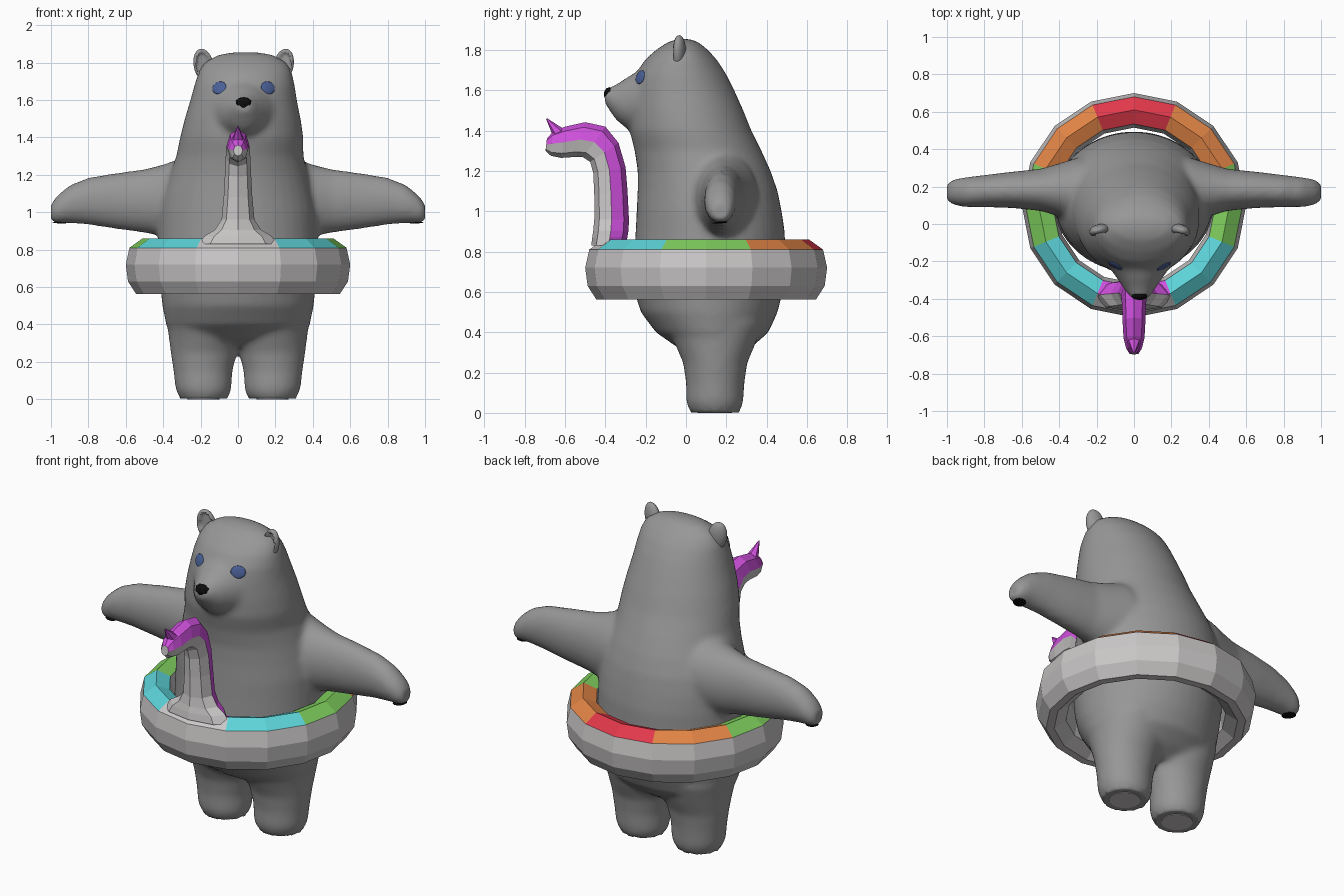
import bpy, bmesh, math
from mathutils import Vector, Matrix

if "Cube" in bpy.data.objects:
    bpy.data.objects.remove(bpy.data.objects["Cube"])


def mat(name, *rgb):
    m = bpy.data.materials.new(name)
    m.diffuse_color = (*rgb, 1)
    m.use_nodes = True
    m.node_tree.nodes["Principled BSDF"].inputs["Base Color"].default_value = m.diffuse_color
    return m


FUR = mat("fur grey", .31, .31, .31)
PALE = mat("pale grey", .59, .57, .57)
BLACK = mat("black", .004, .004, .004)
BLUE = mat("eye blue", .07, .12, .32)
MAGENTA = mat("magenta", .62, .08, .72)
CYAN = mat("cyan", .11, .66, .70)
GREEN = mat("green", .21, .62, .11)
ORANGE = mat("orange", .75, .23, .06)
RED = mat("red", .75, .04, .07)


def make(name, bm, mats, smooth=True):
    bmesh.ops.recalc_face_normals(bm, faces=bm.faces)
    me = bpy.data.meshes.new(name)
    bm.to_mesh(me)
    bm.free()
    for m in mats:
        me.materials.append(m)
    for p in me.polygons:
        p.use_smooth = smooth
    ob = bpy.data.objects.new(name, me)
    bpy.context.collection.objects.link(ob)
    return ob


def loft(bm, sections, n=32, upper=0):
    """Skin elliptical sections (centre, half axis u, half axis v), capped."""
    rings = []
    for c, u, v in sections:
        c, u, v = Vector(c), Vector(u), Vector(v)
        rings.append([bm.verts.new(c + u * math.cos(a) + v * math.sin(a))
                      for a in (2 * math.pi * i / n for i in range(n))])
    for r0, r1 in zip(rings, rings[1:]):
        for i in range(n):
            j = (i + 1) % n
            f = bm.faces.new((r0[i], r0[j], r1[j], r1[i]))
            f.material_index = upper if i < n // 2 else 0
    bm.faces.new(rings[0])
    bm.faces.new(rings[-1])


# ---- bear body: torso, snout, legs and arms blended into one skin ----
bm = bmesh.new()
# z, centre x, half width, front y, back y
torso = [(.28, 0, .20, .05, .25), (.33, 0, .35, -.05, .33), (.40, 0, .385, -.15, .41),
         (.50, 0, .405, -.225, .455), (.60, 0, .415, -.255, .48), (.75, 0, .43, -.26, .495),
         (.90, 0, .425, -.25, .49), (1.0, 0, .42, -.245, .475), (1.1, 0, .40, -.24, .455),
         (1.2, .005, .37, -.24, .42), (1.3, .01, .34, -.255, .375), (1.4, .02, .33, -.28, .325),
         (1.5, .025, .31, -.28, .285), (1.6, .03, .285, -.27, .24), (1.68, .035, .268, -.25, .20),
         (1.75, .038, .25, -.205, .155), (1.80, .04, .22, -.15, .11), (1.84, .04, .15, -.09, .06),
         (1.855, .04, .07, -.04, .02)]
loft(bm, [((x, (f + b) / 2, z), (w, 0, 0), (0, (b - f) / 2, 0)) for z, x, w, f, b in torso], 40)
# y, half width, low z, high z
snout = [(-.05, .22, 1.36, 1.76), (-.2, .185, 1.37, 1.73), (-.25, .15, 1.39, 1.69),
         (-.3, .115, 1.415, 1.66), (-.345, .085, 1.45, 1.63), (-.38, .06, 1.50, 1.615),
         (-.402, .04, 1.535, 1.60)]
loft(bm, [((.03, y, (a + b) / 2), (w, 0, 0), (0, 0, (b - a) / 2)) for y, w, a, b in snout])
# z, inner x, outer x, front y, back y
leg = [(-.006, .075, .295, .035, .25), (.02, .045, .32, .012, .275), (.06, .035, .335, 0, .285),
       (.15, .03, .345, 0, .29), (.25, .005, .36, -.015, .305), (.33, -.02, .37, -.05, .34),
       (.45, 0, .385, -.1, .38)]
# x, low z, high z, front y, back y
arm = [(.15, .86, 1.30, -.02, .36), (.30, .86, 1.29, -.01, .355), (.40, .87, 1.255, .04, .325),
       (.50, .89, 1.23, .07, .295), (.65, .91, 1.21, .085, .28), (.80, .933, 1.185, .09, .262),
       (.90, .942, 1.145, .09, .25), (.96, .942, 1.095, .10, .24), (.99, .945, 1.06, .115, .225),
       (1.008, .965, 1.02, .14, .20)]
for s in (-1, 1):
    loft(bm, [((s * (a + b) / 2, (f + k) / 2, z), ((b - a) / 2, 0, 0), (0, (k - f) / 2, 0))
              for z, a, b, f, k in leg])
    loft(bm, [((s * x, (f + k) / 2, (a + b) / 2), (0, (k - f) / 2, 0), (0, 0, (b - a) / 2))
              for x, a, b, f, k in arm])
body = make("bear_body", bm, [FUR])
bpy.context.view_layer.objects.active = body
body.select_set(True)
mod = body.modifiers.new("blend", 'REMESH')
mod.mode, mod.voxel_size, mod.use_smooth_shade = 'VOXEL', .016, True
mod = body.modifiers.new("soften", 'SMOOTH')
mod.factor, mod.iterations = .5, 9
for name in ("blend", "soften"):
    bpy.ops.object.modifier_apply(modifier=name)
for v in body.data.vertices:
    if v.co.z < .012:
        v.co.z = .003
    v.co.x = max(-1, min(1, v.co.x))
for p in body.data.polygons:
    p.use_smooth = True
    p.material_index = 0
bpy.context.view_layer.update()


# ---- thin plates laid on the skin ----
def plate(name, origin, direction, rx, ry, material, sides=20, thick=.004):
    hit, loc, nor, _ = body.ray_cast(Vector(origin), Vector(direction))
    if not hit:
        loc, nor = Vector(origin), -Vector(direction)
    bm = bmesh.new()
    bmesh.ops.create_uvsphere(bm, u_segments=sides, v_segments=8, radius=1)
    rot = nor.to_track_quat('Z', 'Y').to_matrix().to_4x4()
    bm.transform(Matrix.Translation(loc) @ rot @ Matrix.Diagonal((rx, ry, thick, 1)))
    return make(name, bm, [material])


for side, x in (("left", -.10), ("right", .16)):
    plate("eye_" + side, (x, -1, 1.665), (0, 1, 0), .042, .036, BLUE, thick=.007)
for side, s in (("left", -1), ("right", 1)):
    plate("hand_pad_" + side, (s * .955, .17, .5), (0, 0, 1), .035, .04, BLACK)
    # flat sole under each foot
    bm = bmesh.new()
    bmesh.ops.create_cone(bm, cap_ends=True, segments=24, radius1=.085, radius2=.085, depth=.005,
                          matrix=Matrix.Translation((s * .185, .143, .0025)))
    make("foot_sole_" + side, bm, [PALE], False)


# ---- nose and mouth ----
def blob(name, loc, size, material, segs=16, rings=8, smooth=True):
    bm = bmesh.new()
    bmesh.ops.create_uvsphere(bm, u_segments=segs, v_segments=rings, radius=1)
    bm.transform(Matrix.Translation(loc) @ Matrix.Diagonal((*size, 1)))
    return make(name, bm, [material], smooth)


blob("nose", (.03, -.378, 1.58), (.048, .03, .036), BLACK, 8, 6, False)
blob("mouth_line", (.03, -.30, 1.482), (.068, .062, .008), BLACK)
blob("lower_lip", (.03, -.297, 1.467), (.062, .058, .012), PALE)

# ---- ears: flattened domes with a hollowed front ----
for side, s in (("left", -1), ("right", 1)):
    bm = bmesh.new()
    bmesh.ops.create_uvsphere(bm, u_segments=24, v_segments=16, radius=1)
    for v in bm.verts:
        r = math.hypot(v.co.x, v.co.z)
        if v.co.y < 0 and r < .75:
            v.co.y = .35
    bm.transform(Matrix.Translation((.03 + s * .213, -.035, 1.785)) @ Matrix.Rotation(s * .22, 4, 'Y')
                 @ Matrix.Rotation(-s * .25, 4, 'Z') @ Matrix.Diagonal((.055, .034, .09, 1)))
    make("ear_" + side, bm, [FUR])

# ---- swim ring: 16 segments, coloured top panels ----
profile = [(.60, .72), (.58, .81), (.51, .86), (.435, .83), (.415, .72), (.435, .61),
           (.50, .563), (.545, .563), (.588, .63)]
bm = bmesh.new()
N, K = 16, len(profile)
grid = [[bm.verts.new((r * math.cos(a), .1 + r * math.sin(a), z)) for r, z in profile]
        for a in (2 * math.pi * i / N for i in range(N))]
for i in range(N):
    mid = (i + .5) * 360 / N
    off = abs((mid - 90 + 180) % 360 - 180)          # angle away from the back
    colour = 1 + min(3, int((off + 22.5) // 45))     # red, orange, green, cyan
    for k in range(K):
        l, j = (k + 1) % K, (i + 1) % N
        f = bm.faces.new((grid[i][k], grid[j][k], grid[j][l], grid[i][l]))
        if k in (1, 2):
            f.material_index = colour if off < 157.5 else (5 if k == 2 else 0)
make("swim_ring", bm, [PALE, RED, ORANGE, GREEN, CYAN, MAGENTA], False)

# ---- float neck and head: back edge, front edge (y, z), half width ----
neck = [((-.30, .83), (-.47, .83), .21), ((-.29, .875), (-.465, .87), .18),
        ((-.285, .905), (-.46, .905), .125), ((-.283, .96), (-.455, .96), .088),
        ((-.29, 1.1), (-.455, 1.08), .076), ((-.30, 1.22), (-.46, 1.19), .07),
        ((-.335, 1.34), (-.475, 1.245), .066), ((-.40, 1.42), (-.51, 1.268), .063),
        ((-.50, 1.442), (-.545, 1.27), .061), ((-.60, 1.42), (-.62, 1.265), .056),
        ((-.66, 1.395), (-.67, 1.275), .042), ((-.69, 1.36), (-.697, 1.30), .025)]
bm = bmesh.new()
loft(bm, [((0, (b[0] + f[0]) / 2, (b[1] + f[1]) / 2), (w, 0, 0),
           (0, (b[0] - f[0]) / 2, (b[1] - f[1]) / 2)) for b, f, w in neck], 8, upper=1)
make("float_neck", bm, [PALE, MAGENTA], False)

# ---- small pointed horn on the float head ----
bm = bmesh.new()
base, tip = Vector((0, -.63, 1.385)), Vector((0, -.692, 1.46))
bmesh.ops.create_cone(bm, cap_ends=True, segments=6, radius1=.034, radius2=.003,
                      depth=(tip - base).length)
bm.transform(Matrix.Translation((base + tip) / 2) @ (tip - base).to_track_quat('Z', 'Y').to_matrix().to_4x4())
make("float_horn", bm, [MAGENTA], False)
